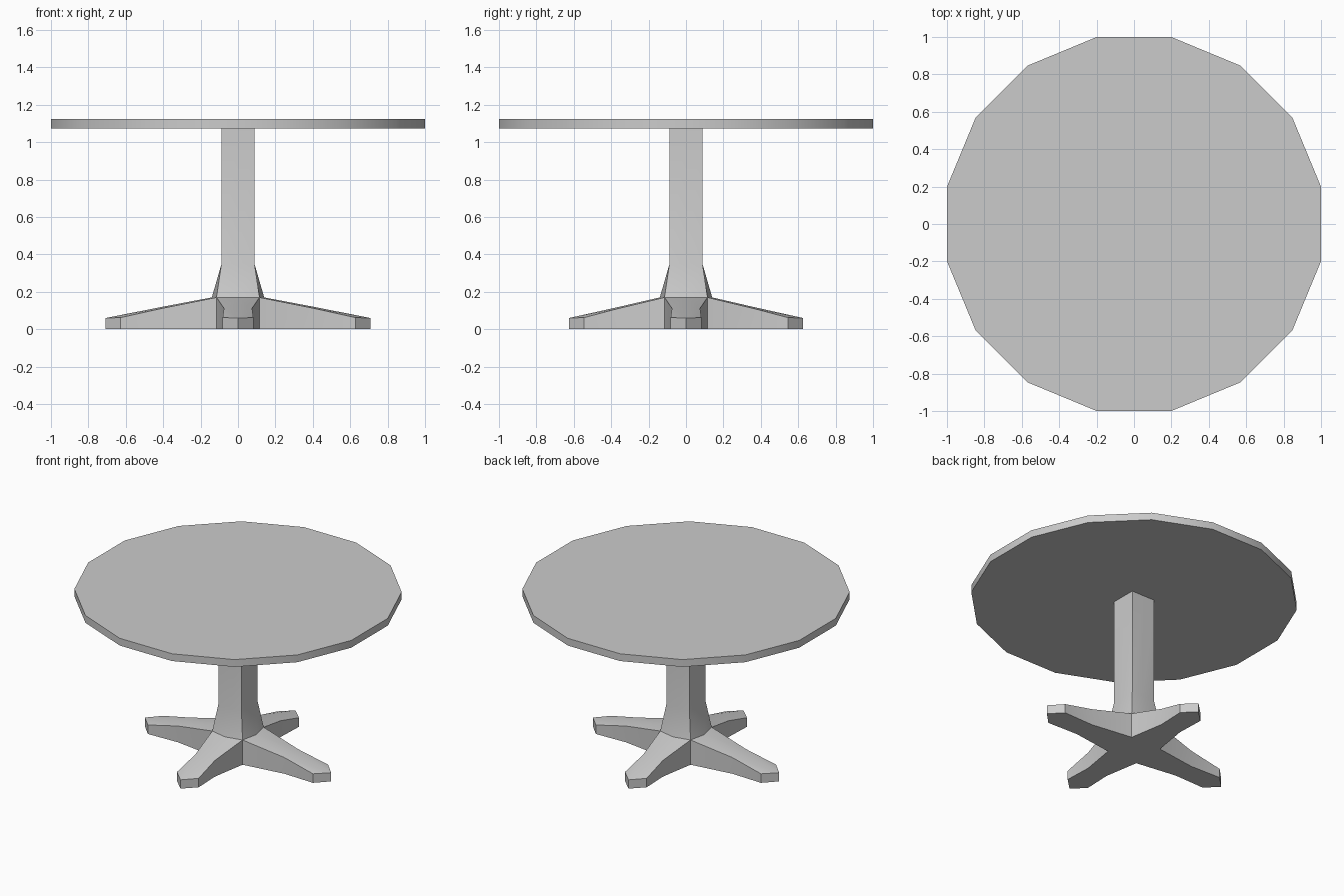
import bpy, bmesh, math
from mathutils import Matrix, Vector

if "Cube" in bpy.data.objects:
    bpy.data.objects.remove(bpy.data.objects["Cube"])


def finish(name, bm):
    bmesh.ops.remove_doubles(bm, verts=bm.verts, dist=0.0005)
    bmesh.ops.recalc_face_normals(bm, faces=bm.faces)
    mesh = bpy.data.meshes.new(name)
    bm.to_mesh(mesh)
    bm.free()
    obj = bpy.data.objects.new(name, mesh)
    bpy.context.collection.objects.link(obj)
    bpy.ops.object.select_all(action='DESELECT')
    obj.select_set(True)
    bpy.context.view_layer.objects.active = obj
    bpy.ops.object.shade_smooth_by_angle(angle=math.radians(30))
    return obj


# Round top: sixteen-sided disc with flat sides facing the axes
bm = bmesh.new()
r = 1 / math.cos(math.pi / 16)
bmesh.ops.create_cone(bm, cap_ends=True, segments=16, radius1=r, radius2=r, depth=0.05,
                      matrix=Matrix.Translation((0, 0, 1.098)) @ Matrix.Rotation(math.pi / 16, 4, 'Z'))
finish("table_top", bm)

# Square column that flares out above the feet; rings are (corner, middle of side, z)
bm = bmesh.new()
rings = []
for c, m, z in [(0.115, 0.14, 0.17), (0.088, 0.088, 0.35), (0.088, 0.088, 1.073)]:
    ring = []
    for k in range(4):
        rot = Matrix.Rotation(k * math.pi / 2, 3, 'Z')
        ring += [bm.verts.new(rot @ Vector(p)) for p in ((m, 0, z), (c, c, z))]
    rings.append(ring)
for lo, hi in zip(rings, rings[1:]):
    for i in range(8):
        j = (i + 1) % 8
        bm.faces.new((lo[i], lo[j], hi[j], hi[i]))
finish("column", bm)

# Four-legged foot: tapered arms with pointed ends, side arms longer than front and back
bm = bmesh.new()
floor = []
for k in range(4):
    L = (0.708, 0.625)[k % 2]
    rot = Matrix.Rotation(k * math.pi / 2, 3, 'Z')
    mid = L * 0.57
    half = [(0.115, 0.115, 0.17), (mid, 0.075, 0.112), (L - 0.08, 0.082, 0.062)]
    outline = [(x, -y, z) for x, y, z in half] + [(L, 0, 0.06)] + half[::-1]
    top = [bm.verts.new(rot @ Vector(p)) for p in outline]
    low = [bm.verts.new(rot @ Vector((x, y, 0))) for x, y, z in outline]
    root = bm.verts.new(rot @ Vector((0.14, 0, 0.17)))
    ridge = bm.verts.new(rot @ Vector((mid, 0, 0.12)))
    for i in range(6):
        bm.faces.new((low[i], low[i + 1], top[i + 1], top[i]))
    for a, b, c in ((0, 1, 2), (6, 5, 4)):
        bm.faces.new((root, top[a], top[b], ridge))
        bm.faces.new((ridge, top[b], top[3]))
        bm.faces.new((top[b], top[c], top[3]))
    floor += low[:-1]
    low[-1].co = low[-1].co
# Underside: one flat cross, sharing the inner corners between neighbouring arms
bm.faces.new(floor)
finish("foot", bm)
